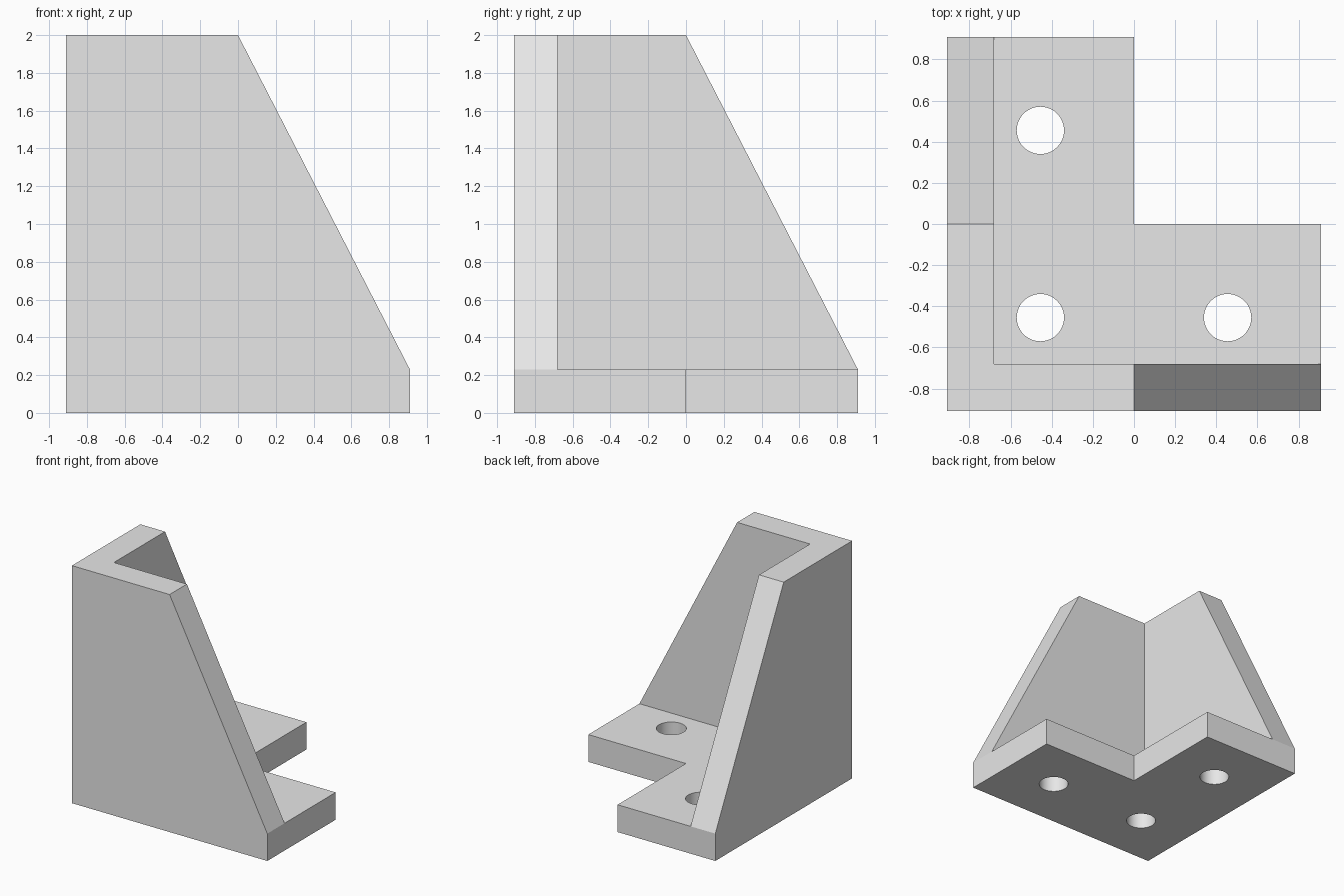
import bpy, bmesh, math
from mathutils import Vector

cube = bpy.data.objects.get("Cube")
if cube:
    bpy.data.objects.remove(cube, do_unlink=True)

HALF = 0.91      # half the footprint
INNER = -0.68    # inner face of both walls
THICK = 0.23     # base thickness
HEIGHT = 2.0
HOLE_R = 0.115
HOLE_AT = 0.455

grey = bpy.data.materials.new("light grey")
grey.use_nodes = True
colour = (0.8, 0.8, 0.8, 1)
grey.diffuse_color = colour
grey.node_tree.nodes["Principled BSDF"].inputs["Base Color"].default_value = colour


def prism(name, points, direction):
    """Extrude a flat outline into a closed solid."""
    bm = bmesh.new()
    face = bm.faces.new([bm.verts.new(p) for p in points])
    ext = bmesh.ops.extrude_face_region(bm, geom=[face])
    moved = [v for v in ext["geom"] if isinstance(v, bmesh.types.BMVert)]
    bmesh.ops.translate(bm, verts=moved, vec=Vector(direction))
    bmesh.ops.recalc_face_normals(bm, faces=bm.faces)
    mesh = bpy.data.meshes.new(name)
    bm.to_mesh(mesh)
    bm.free()
    mesh.materials.append(grey)
    obj = bpy.data.objects.new(name, mesh)
    bpy.context.collection.objects.link(obj)
    return obj


def combine(target, other, operation):
    """Apply a boolean and remove the helper."""
    bpy.context.view_layer.objects.active = target
    mod = target.modifiers.new(operation, "BOOLEAN")
    mod.operation = operation
    mod.solver = "EXACT"
    mod.object = other
    bpy.ops.object.modifier_apply(modifier=mod.name)
    bpy.data.objects.remove(other, do_unlink=True)


# L-shaped base plate
outline = [(-HALF, -HALF), (HALF, -HALF), (HALF, 0), (0, 0), (0, HALF), (-HALF, HALF)]
bracket = prism("corner_bracket", [(x, y, 0) for x, y in outline], (0, 0, THICK))

# Two tapered walls, mirrored about the diagonal
profile = [(-HALF, 0), (HALF, 0), (HALF, THICK), (0, HEIGHT), (-HALF, HEIGHT)]
depth = INNER + HALF
front_wall = prism("front_wall", [(a, -HALF, z) for a, z in profile], (0, depth, 0))
side_wall = prism("side_wall", [(-HALF, a, z) for a, z in profile], (depth, 0, 0))
combine(bracket, front_wall, "UNION")
combine(bracket, side_wall, "UNION")

# Three round bolt holes through the base
for sx, sy in ((-1, -1), (1, -1), (-1, 1)):
    ring = [(sx * HOLE_AT + HOLE_R * math.cos(t * math.tau / 48),
             sy * HOLE_AT + HOLE_R * math.sin(t * math.tau / 48), -0.1) for t in range(48)]
    cutter = prism("hole_cutter", ring, (0, 0, THICK + 0.2))
    cutter.hide_render = True
    combine(bracket, cutter, "DIFFERENCE")

# Smooth hole walls, crisp edges elsewhere
bpy.ops.object.select_all(action="DESELECT")
bracket.select_set(True)
bpy.context.view_layer.objects.active = bracket
bpy.ops.object.shade_smooth_by_angle(angle=math.radians(25))
